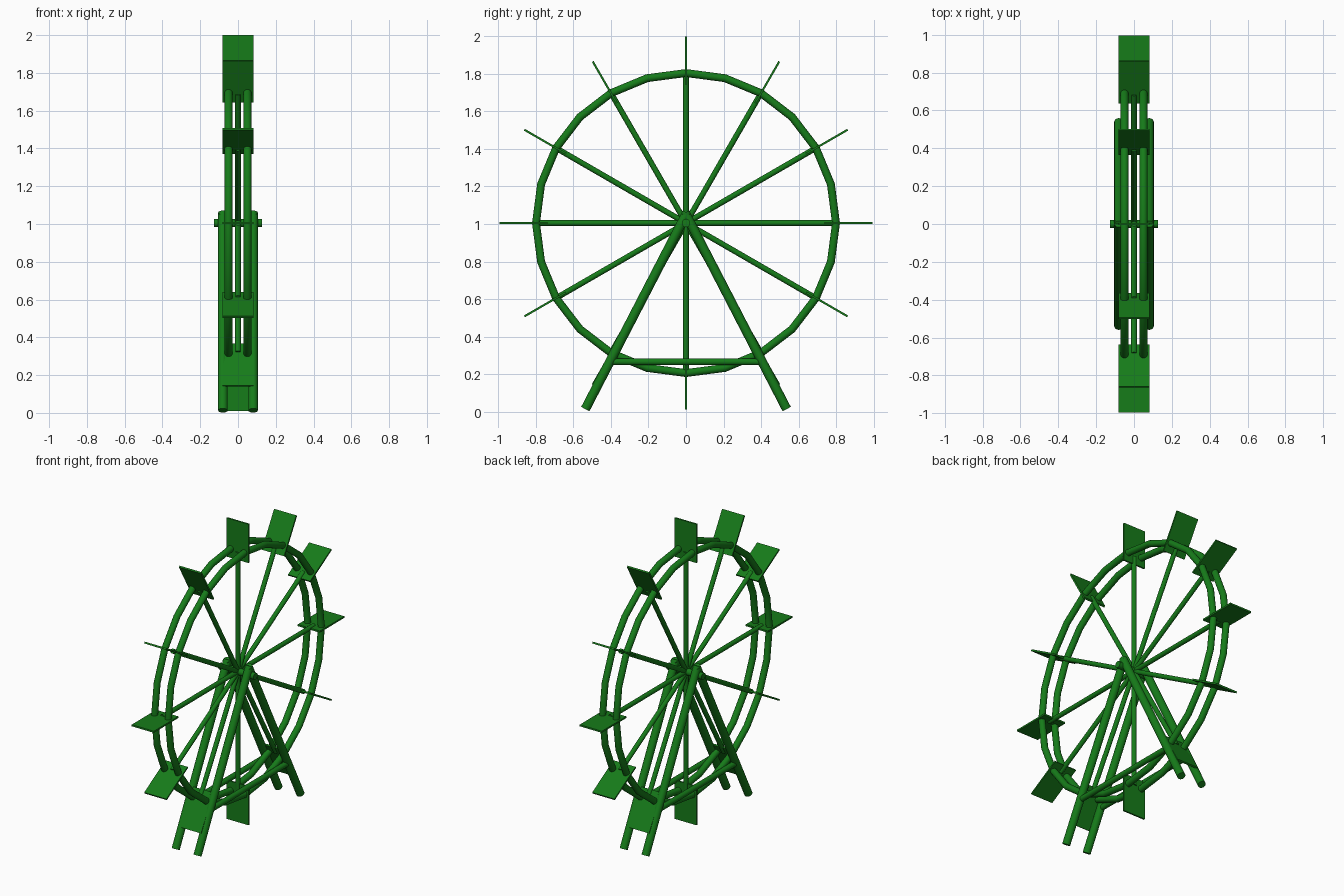
import bpy
from math import sin, cos, pi, radians
from mathutils import Vector

if "Cube" in bpy.data.objects:
    bpy.data.objects.remove(bpy.data.objects["Cube"])

HUB = Vector((0, 0, 1.005))

green = bpy.data.materials.new("green_paint")
green.diffuse_color = (0.008, 0.2, 0.01, 1)
green.use_nodes = True
green.node_tree.nodes["Principled BSDF"].inputs["Base Color"].default_value = green.diffuse_color


def finish(name, smooth=True):
    ob = bpy.context.object
    ob.name = name
    ob.data.materials.append(green)
    if smooth:
        bpy.ops.object.shade_smooth_by_angle(angle=radians(40))
    return ob


def rod(name, a, b, radius):
    a, b = Vector(a), Vector(b)
    d = b - a
    bpy.ops.mesh.primitive_cylinder_add(
        vertices=16, radius=radius, depth=d.length, location=(a + b) / 2,
        rotation=d.to_track_quat('Z', 'Y').to_euler())
    return finish(name)


# Axle through the hub
rod("axle", HUB - Vector((0.128, 0, 0)), HUB + Vector((0.128, 0, 0)), 0.022)

# Twin 24-sided rims
for x in (-0.05, 0.05):
    bpy.ops.mesh.primitive_torus_add(
        major_segments=24, minor_segments=16, major_radius=0.8,
        minor_radius=0.021, location=HUB + Vector((x, 0, 0)),
        rotation=(0, pi / 2, 0))
    finish("rim")

# Twelve spokes, each ending in a flat paddle
for i in range(12):
    a = i * pi / 6
    out = Vector((0, sin(a), cos(a)))
    rod("spoke", HUB, HUB + out * 0.79, 0.015)
    bpy.ops.mesh.primitive_cube_add(
        size=1, location=HUB + out * 0.867, rotation=(-a, 0, 0))
    bpy.context.object.scale = (0.162, 0.011, 0.256)
    finish("paddle", False)

# A-frame stand on each side of the wheel
for x in (-0.08, 0.08):
    for s in (-1, 1):
        rod("stand_leg", (x, s * 0.537, 0.013), (x, s * -0.005, 1.06), 0.025)
    rod("stand_crossbar", (x, -0.405, 0.265), (x, 0.405, 0.265), 0.018)
